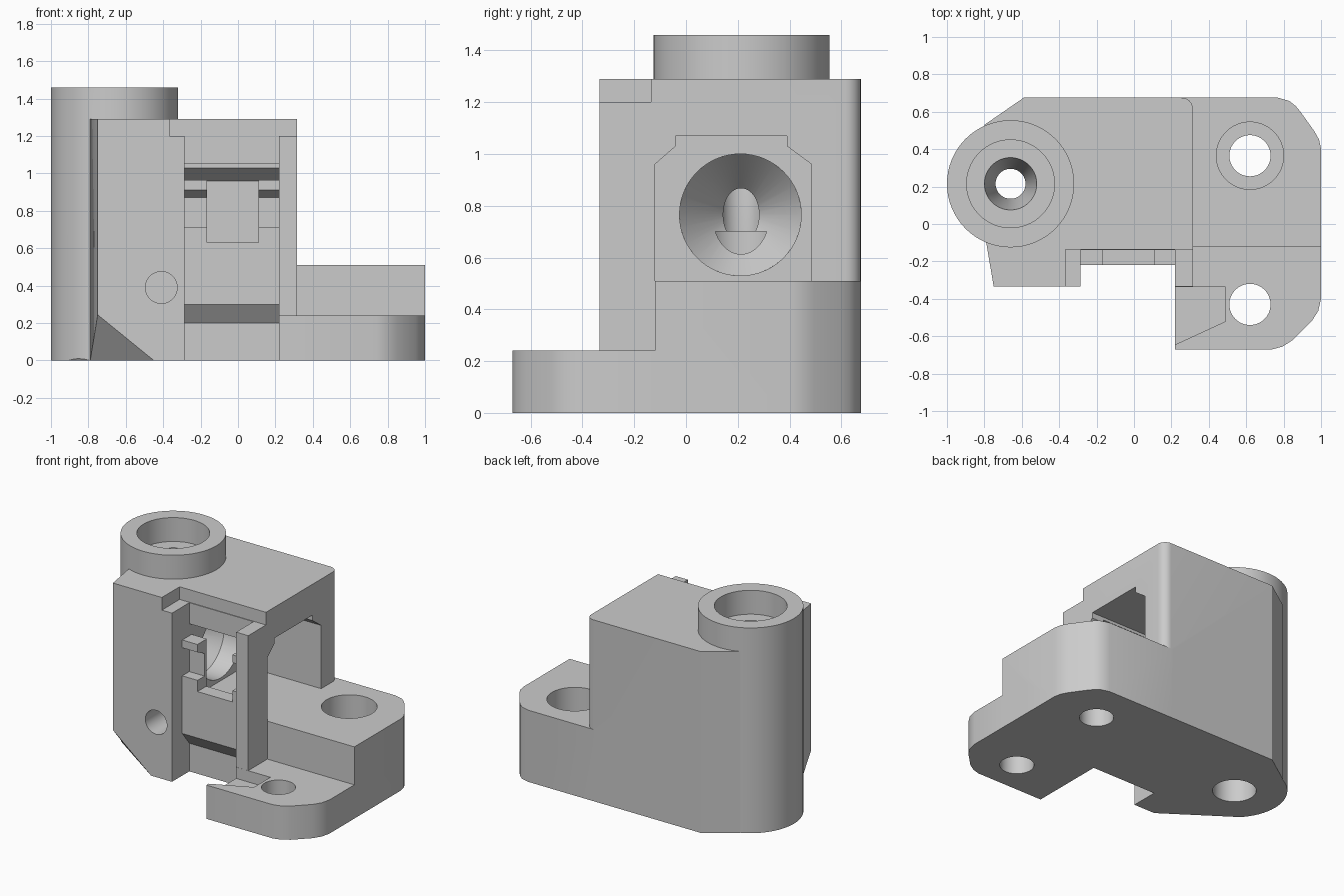
import bpy, math
from mathutils import Matrix, Vector

if "Cube" in bpy.data.objects:
    bpy.data.objects.remove(bpy.data.objects["Cube"])

grey = bpy.data.materials.new("plain_grey")
grey.use_nodes = True
grey.diffuse_color = (0.6, 0.6, 0.6, 1)
grey.node_tree.nodes["Principled BSDF"].inputs["Base Color"].default_value = (0.6, 0.6, 0.6, 1)


def prism(name, outline, low, high, axis="z"):
    """Extrude a 2D outline: (x,y) along z, (y,z) along x, or (x,z) along y."""
    place = {"z": lambda a, b, t: (a, b, t),
             "x": lambda a, b, t: (t, a, b),
             "y": lambda a, b, t: (a, t, b)}[axis]
    n = len(outline)
    verts = [place(a, b, t) for t in (low, high) for a, b in outline]
    faces = [tuple(range(n))[::-1], tuple(range(n, 2 * n))]
    faces += [(i, (i + 1) % n, n + (i + 1) % n, n + i) for i in range(n)]
    mesh = bpy.data.meshes.new(name)
    mesh.from_pydata(verts, [], faces)
    # Keep normals outward whichever way the outline runs
    volume = 0.0
    for p in mesh.polygons:
        v = [mesh.vertices[i].co for i in p.vertices]
        volume += sum(v[0].dot(v[i].cross(v[i + 1])) for i in range(1, len(v) - 1))
    if volume < 0:
        mesh.flip_normals()
    mesh.materials.append(grey)
    obj = bpy.data.objects.new(name, mesh)
    bpy.context.collection.objects.link(obj)
    return obj


def box(name, x, y, z):
    return prism(name, [(x[0], y[0]), (x[1], y[0]), (x[1], y[1]), (x[0], y[1])], *z)


def cylinder(name, centre, radius, low, high, axis="z", top_radius=None):
    """Round bar, or a cone when top_radius differs, along an axis."""
    bpy.ops.mesh.primitive_cone_add(
        vertices=64, radius1=radius, depth=high - low,
        radius2=radius if top_radius is None else top_radius)
    obj = bpy.context.object
    obj.name = name
    mid = (low + high) / 2
    turn, spot = {
        "z": (Matrix.Identity(4), (*centre, mid)),
        "x": (Matrix.Rotation(math.pi / 2, 4, "Y"), (mid, *centre)),
        "y": (Matrix.Rotation(-math.pi / 2, 4, "X"), (centre[0], mid, centre[1]))}[axis]
    obj.data.transform(Matrix.Translation(Vector(spot)) @ turn)
    obj.location = (0, 0, 0)
    obj.data.materials.append(grey)
    return obj


def combine(target, other, operation):
    mod = target.modifiers.new(other.name, "BOOLEAN")
    mod.solver, mod.operation, mod.object = "EXACT", operation, other
    bpy.context.view_layer.objects.active = target
    bpy.ops.object.modifier_apply(modifier=mod.name)
    bpy.data.objects.remove(other)


def arc(cx, cy, r, start, end, steps=8):
    angles = [math.radians(start + (end - start) * i / steps) for i in range(steps + 1)]
    return [(cx + r * math.cos(a), cy + r * math.sin(a)) for a in angles]


# Main housing with a rounded back corner
body = prism("bracket_body",
             [(-.75, -.335), (.315, -.335)] + arc(.255, .615, .06, 0, 90)
             + [(-.59, .675), (-.8, .53), (-.7, .215), (-.79, -.1)], 0, 1.29)

# Round post, stepped foot
back_corner = [(1, .4), (.99, .45), (.965, .495), (.89, .6), (.865, .63), (.83, .658), (.77, .675)]
front_corner = [(.74, -.67), (.795, -.655), (.85, -.62), (.95, -.52), (.985, -.465), (1, -.4)]
solids = [
    prism("foot_step", [(.24, -.12), (1, -.12)] + back_corner + [(.24, .675)], 0, .51),
    prism("foot_plate", [(.22, -.67)] + front_corner + [(1, .1), (.22, .1)], 0, .24),
    cylinder("round_post", (-.66, .215), .34, 0, 1.46),
]
for part in solids:
    combine(body, part, "UNION")

# Side cavity, bore and conical end
cuts = [
    prism("side_cavity", [(-.12, .51), (.485, .51), (.485, .96), (.39, 1.03), (.39, 1.07),
                          (-.04, 1.07), (-.04, 1.03), (-.12, .96)], -.285, .34, "x"),
    cylinder("side_bore", (.21, .765), .235, -.42, -.2, "x"),
    cylinder("bore_cone", (.21, .765), .02, -.68, -.4199, "x", .235),
    # Post socket and vertical passage
    cylinder("post_socket", (-.66, .215), .235, 1.29, 1.6),
    cylinder("funnel", (-.66, .215), .08, 1.0, 1.2901, top_radius=.14),
    cylinder("passage", (-.66, .215), .08, .6, 1.05),
    cylinder("lower_passage", (-.66, .215), .14, -.1, .7),
    # Front lowered lip and channel
    box("lip_step", (-.365, .4), (-.5, -.135), (1.2, 1.4)),
    prism("front_channel", [(-.5, -.1), (-.14, -.1), (-.14, .2), (-.22, .3), (-.22, .71),
                            (-.14, .71), (-.14, .87), (-.22, .91), (-.22, .965), (-.14, .965),
                            (-.14, 1.3), (-.5, 1.3)], -.285, .22, "x"),
    box("window", (-.165, .11), (-.3, .1), (.63, 1.05)),
    box("window_top", (-.285, .22), (-.3, 0), (.965, 1.05)),
    # Screw holes
    cylinder("side_screw", (-.41, .39), .085, -.5, .1, "y"),
    cylinder("front_hole", (.62, -.43), .11, -.1, .4),
    cylinder("back_hole", (.62, .365), .11, -.1, .6),
    cylinder("back_counterbore", (.62, .365), .18, .24, .6),
    # Shallow pocket in the foot
    prism("foot_pocket", [(.1, -.336), (.49, -.336), (.49, -.52), (.22, -.645), (.1, -.7)], .16, .3),
]
for cutter in cuts:
    combine(body, cutter, "DIFFERENCE")

# Sloped lower corner
a, b, c = Vector((-.745, -.335, .24)), Vector((-.45, -.335, 0)), Vector((-.79, -.1, 0))
normal = (b - a).cross(c - a).normalized()
if normal.z > 0:
    normal.negate()
corner = box("corner_cut", (-.5, .5), (-.5, .5), (0, .5))
turn = normal.to_track_quat("Z", "Y").to_matrix().to_4x4()
corner.data.transform(Matrix.Translation((a + b + c) / 3) @ turn)
combine(body, corner, "DIFFERENCE")

# One material, crisp edges
body.data.materials.clear()
body.data.materials.append(grey)
for p in body.data.polygons:
    p.material_index = 0
bpy.ops.object.select_all(action="DESELECT")
body.select_set(True)
bpy.context.view_layer.objects.active = body
bpy.ops.object.shade_smooth_by_angle(angle=math.radians(30))
